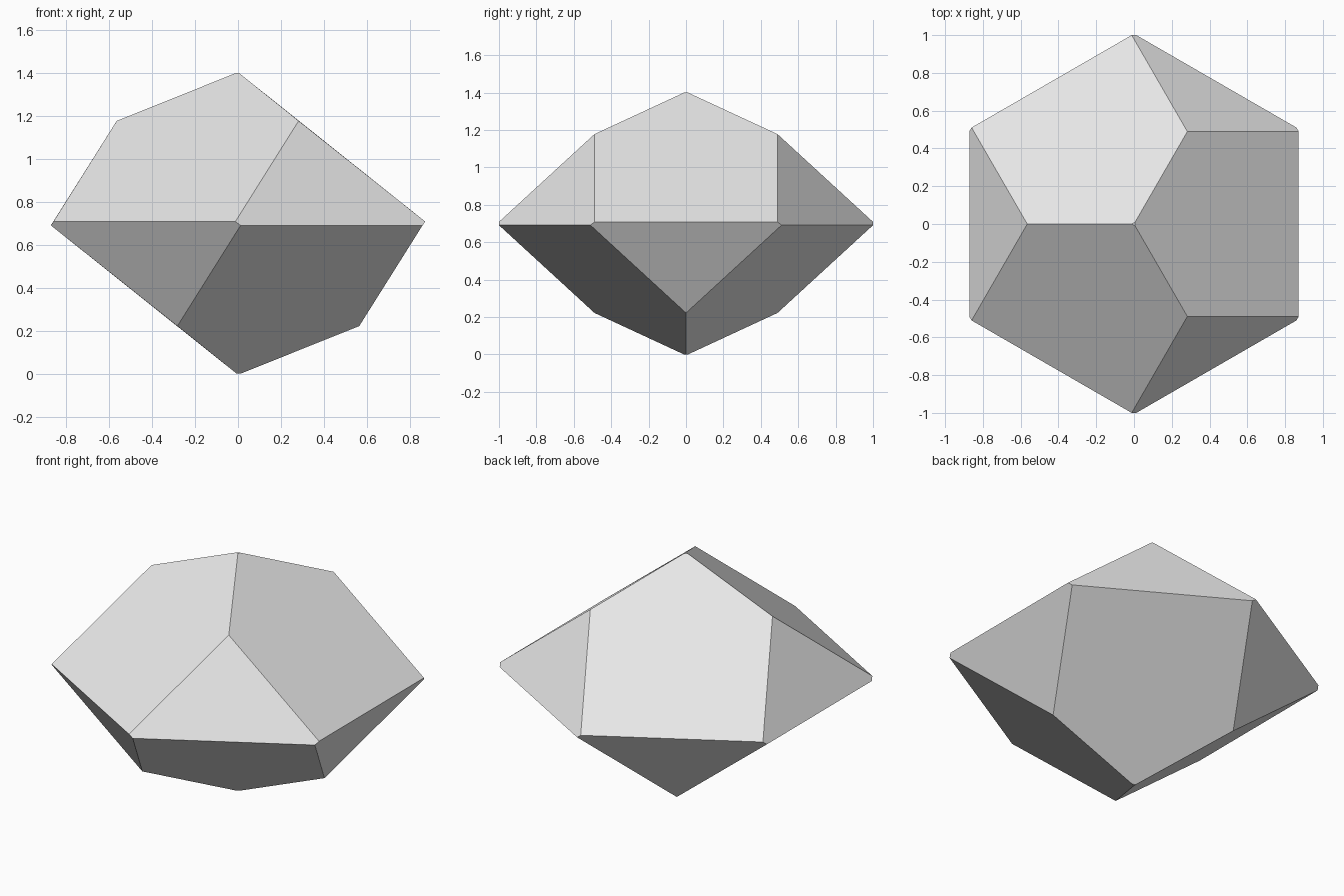
import bpy, bmesh
from math import radians, sin, cos
from mathutils import Vector

cube = bpy.data.objects.get("Cube")
if cube:
    bpy.data.objects.remove(cube, do_unlink=True)

HALF = 0.70          # half of the height
TIP = 0.012          # tiny blunted tip

grey = bpy.data.materials.new("light grey")
grey.use_nodes = True
grey.diffuse_color = (0.8, 0.8, 0.8, 1)
grey.node_tree.nodes["Principled BSDF"].inputs["Base Color"].default_value = grey.diffuse_color


def ring_point(radius, angle, z):
    a = radians(angle)
    return Vector((radius * cos(a), radius * sin(a), z))


# Corners of the upper half, repeated three times around the axis
corners = []
for turn in (60, 180, 300):
    corners.append(ring_point(TIP, turn, HALF))
    corners.append(ring_point(0.565, turn, 0.478))
    for side in (-1, 1):
        corners.append(ring_point(1, turn + side * 30.7, 0.009))

# The lower half is the upper half mirrored through the centre
corners += [-c for c in corners]

# Wrap the corners in flat facets
bm = bmesh.new()
for c in corners:
    bm.verts.new(c + Vector((0, 0, HALF)))
bmesh.ops.convex_hull(bm, input=bm.verts)
bmesh.ops.dissolve_limit(bm, angle_limit=radians(12), verts=bm.verts, edges=bm.edges)
bmesh.ops.recalc_face_normals(bm, faces=bm.faces)

mesh = bpy.data.meshes.new("faceted_gem")
bm.to_mesh(mesh)
bm.free()
mesh.materials.append(grey)
gem = bpy.data.objects.new("faceted_gem", mesh)
bpy.context.collection.objects.link(gem)
